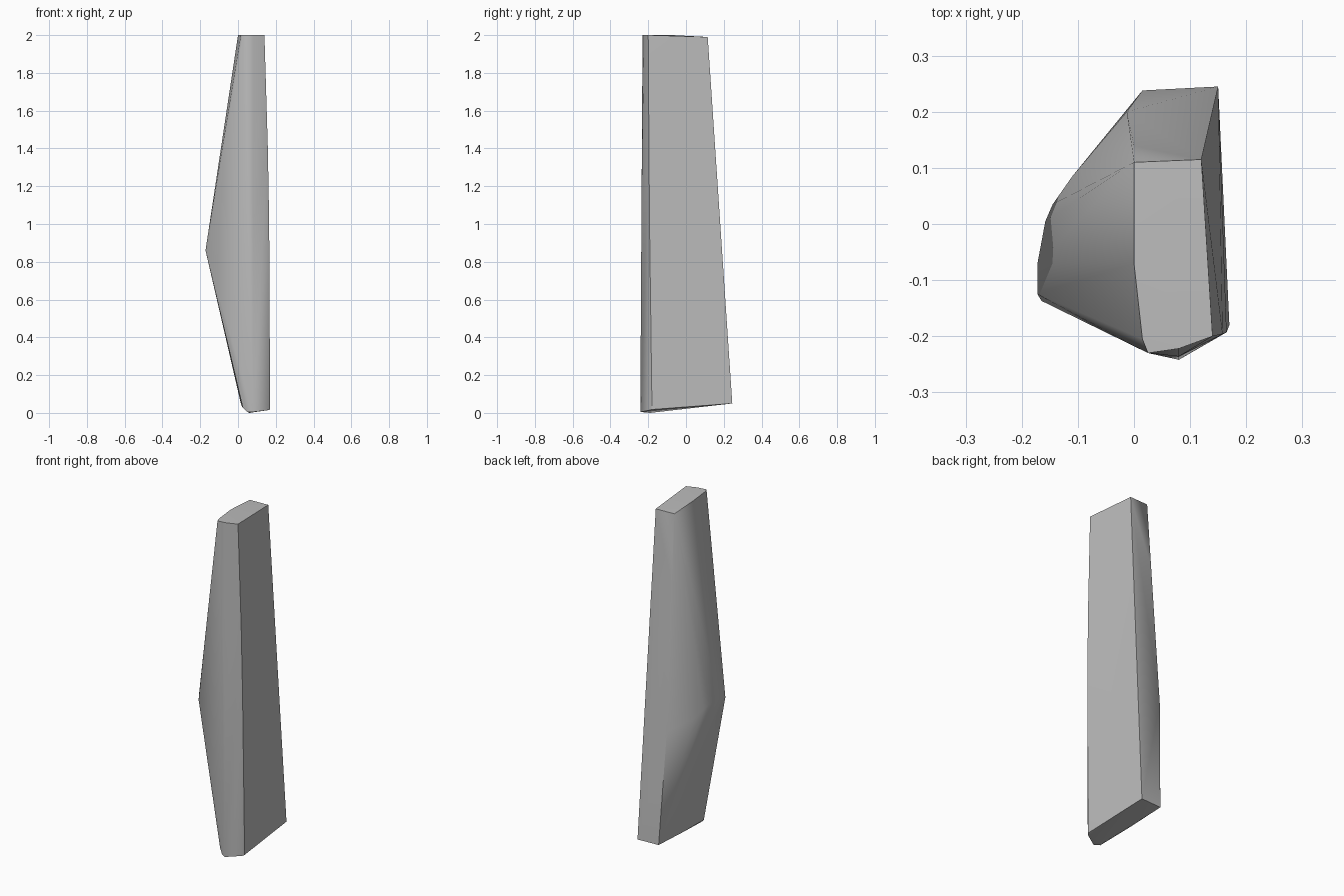
import bpy, bmesh, math

if "Cube" in bpy.data.objects:
    bpy.data.objects.remove(bpy.data.objects["Cube"])

# Faceted shard: the convex skin around a few cross-section rings
top_ring = [(0, .11, 1.99), (.12, .115, 1.99), (.14, -.2, 2), (.08, -.222, 2),
            (.025, -.23, 2), (.015, -.205, 2), (0, -.07, 2)]
bulge_ring = [(-.165, -.137, .84), (-.172, -.125, .86), (-.172, -.07, .86),
              (-.158, .005, .85), (-.145, .035, .83), (-.11, .085, .78),
              (-.013, .2, .72)]
edge_points = [(.158, -.196, 1.4), (.165, -.193, 1.0), (.08, -.236, 1.0),
               (0, .139, 1.6)]
bottom_ring = [(.15, .245, .05), (.015, .238, .05), (.17, -.18, .018),
               (.163, -.192, .015), (.08, -.242, .005), (.05, -.222, .005),
               (.06, -.19, 0), (.025, -.205, .03), (.02, 0, .035)]

bm = bmesh.new()
for p in top_ring + bulge_ring + edge_points + bottom_ring:
    bm.verts.new(p)
hull = bmesh.ops.convex_hull(bm, input=bm.verts[:])
spare = [g for g in hull["geom_interior"] if isinstance(g, bmesh.types.BMVert)]
bmesh.ops.delete(bm, geom=spare, context='VERTS')
bmesh.ops.recalc_face_normals(bm, faces=bm.faces[:])

mesh = bpy.data.meshes.new("shard")
bm.to_mesh(mesh)
bm.free()
shard = bpy.data.objects.new("shard", mesh)
bpy.context.collection.objects.link(shard)

# Plain grey surface
grey = bpy.data.materials.new("stone_grey")
grey.diffuse_color = (.5, .5, .5, 1)
grey.use_nodes = True
grey.node_tree.nodes["Principled BSDF"].inputs["Base Color"].default_value = grey.diffuse_color
mesh.materials.append(grey)

# Soft shading over the shallow facets, crisp main edges
bpy.context.view_layer.objects.active = shard
shard.select_set(True)
bpy.ops.object.shade_smooth_by_angle(angle=math.radians(30))
